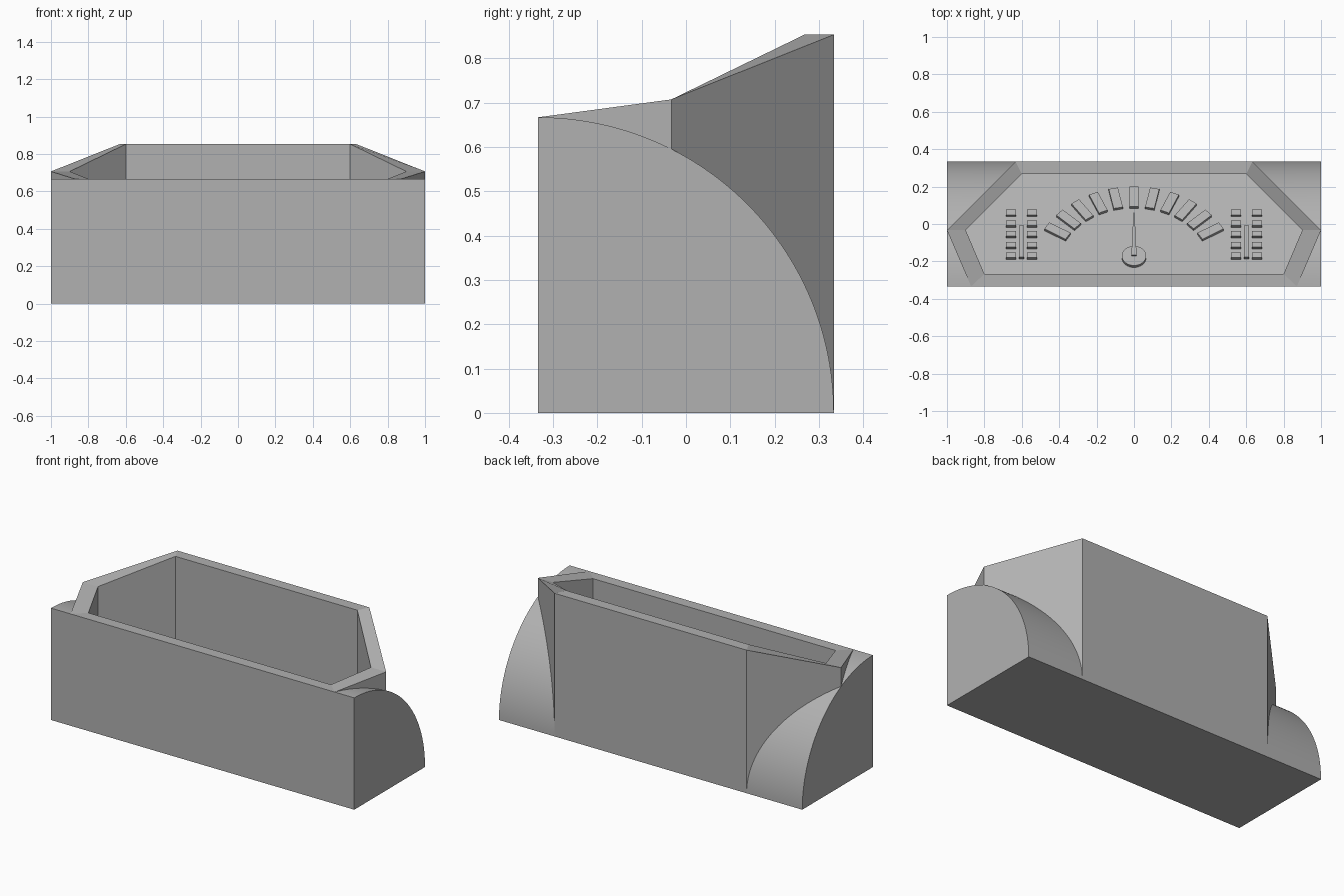
import bpy, bmesh, math
from mathutils import Matrix

if "Cube" in bpy.data.objects:
    bpy.data.objects.remove(bpy.data.objects["Cube"])

R = 2 / 3      # radius of the quarter-round body
H = 1 / 3      # half depth
FLOOR = 0.333  # height of the tilted gauge panel at y = 0
SLOPE = 0.75   # fall of the panel towards the back

grey = bpy.data.materials.new("dark_grey")
grey.diffuse_color = (0.44, 0.44, 0.44, 1)
grey.use_nodes = True
grey.node_tree.nodes["Principled BSDF"].inputs["Base Color"].default_value = grey.diffuse_color


def make(name, bm):
    bmesh.ops.recalc_face_normals(bm, faces=bm.faces[:])
    mesh = bpy.data.meshes.new(name)
    bm.to_mesh(mesh)
    bm.free()
    mesh.materials.append(grey)
    obj = bpy.data.objects.new(name, mesh)
    bpy.context.collection.objects.link(obj)
    return obj


def mirrored(half):
    # right-hand points (front to back) -> closed outline
    return half + [(-p[0],) + tuple(p[1:]) for p in reversed(half)]


def skin(name, rings):
    # stack of equal-sized rings, closed at both ends
    bm = bmesh.new()
    loops = [[bm.verts.new(p) for p in ring] for ring in rings]
    n = len(loops[0])
    for a, b in zip(loops, loops[1:]):
        for i in range(n):
            j = (i + 1) % n
            bm.faces.new((a[i], a[j], b[j], b[i]))
    bm.faces.new(loops[0])
    bm.faces.new(loops[-1])
    return make(name, bm)


# Quarter-round body
arc = [(-H + R * math.sin(t), R * math.cos(t))
       for t in (math.pi / 2 * i / 48 for i in range(49))]
profile = [(-H, 0)] + arc
body = skin("rounded_body", [[(x, y, z) for y, z in profile] for x in (-1, 1)])

# Hexagonal hood with sloping rim and sunken, tilted panel
outer = mirrored([(0.871, -H, R), (1, -0.033, 0.707), (0.633, H, 0.853)])
inner = mirrored([(0.8, -0.267, R), (0.9, -0.033, 0.707), (0.6, 0.267, 0.853)])
skin("gauge_hood", [
    [(x, y, 0) for x, y, z in outer],
    outer,
    inner,
    [(x, y, FLOOR - SLOPE * y) for x, y, z in inner],
])

# Remove the hood's footprint from the body, leaving the rounded shoulders
foot = mirrored([(0.828, -0.433), (1, -0.033), (0.533, 0.433)])
cutter = skin("hood_cutter", [[(x, y, z) for x, y in foot] for z in (-0.2, 1.2)])
cutter.hide_render = True
cutter.hide_set(True)
mod = body.modifiers.new("hood_cut", 'BOOLEAN')
mod.operation = 'DIFFERENCE'
mod.solver = 'EXACT'
mod.object = cutter
bpy.context.view_layer.objects.active = body
body.select_set(True)
bpy.ops.object.modifier_apply(modifier=mod.name)
bpy.ops.object.shade_smooth_by_angle(angle=math.radians(20))
bpy.data.objects.remove(cutter)

# Panel space: x across, y up the dial, z out of the panel
TILT = math.atan(SLOPE)
PANEL = Matrix.Translation((0, 0, FLOOR)) @ Matrix.Rotation(-TILT, 4, 'X')
T = 0.017      # thickness of raised marks


def up(y):
    # top-view y of a raised surface -> panel y
    return (y - T * math.sin(TILT)) / math.cos(TILT)


def block(bm, x, y, w, l, turn=0.0):
    m = (PANEL @ Matrix.Translation((x, y, T / 2)) @ Matrix.Rotation(turn, 4, 'Z')
         @ Matrix.Diagonal((w, l, T, 1)))
    bmesh.ops.create_cube(bm, size=1, matrix=m)


# Fan of dial marks
FAN = 0.48
bm = bmesh.new()
for i in range(-5, 6):
    a = math.radians(11.7 * i)
    block(bm, FAN * math.sin(a), up(0.147) - FAN * (1 - math.cos(a)), 0.05, 0.133, -a)
make("dial_marks", bm)

# Side gauges: two columns of ticks around a level bar
for side, label in ((-1, "left"), (1, "right")):
    bm = bmesh.new()
    for x in (0.546, 0.658):
        for row in range(5):
            block(bm, side * x, up(0.063 - 0.0572 * row), 0.054, 0.034)
    make(label + "_gauge_ticks", bm)
    bm = bmesh.new()
    block(bm, side * 0.602, up(-0.093), 0.028, 0.21)
    make(label + "_gauge_bar", bm)

# Needle hub
HUB = up(-0.17)
bm = bmesh.new()
bmesh.ops.create_cone(bm, cap_ends=True, segments=32, radius1=0.065, radius2=0.065,
                      depth=T, matrix=PANEL @ Matrix.Translation((0, HUB, T / 2)))
make("needle_hub", bm)

# Tapered needle
blade = [(-0.014, HUB), (0.014, HUB), (0.003, up(0.058)), (-0.003, up(0.058))]
needle = skin("needle", [[(x, y, z) for x, y in blade] for z in (T * 0.8, T * 1.4)])
needle.data.transform(PANEL)
